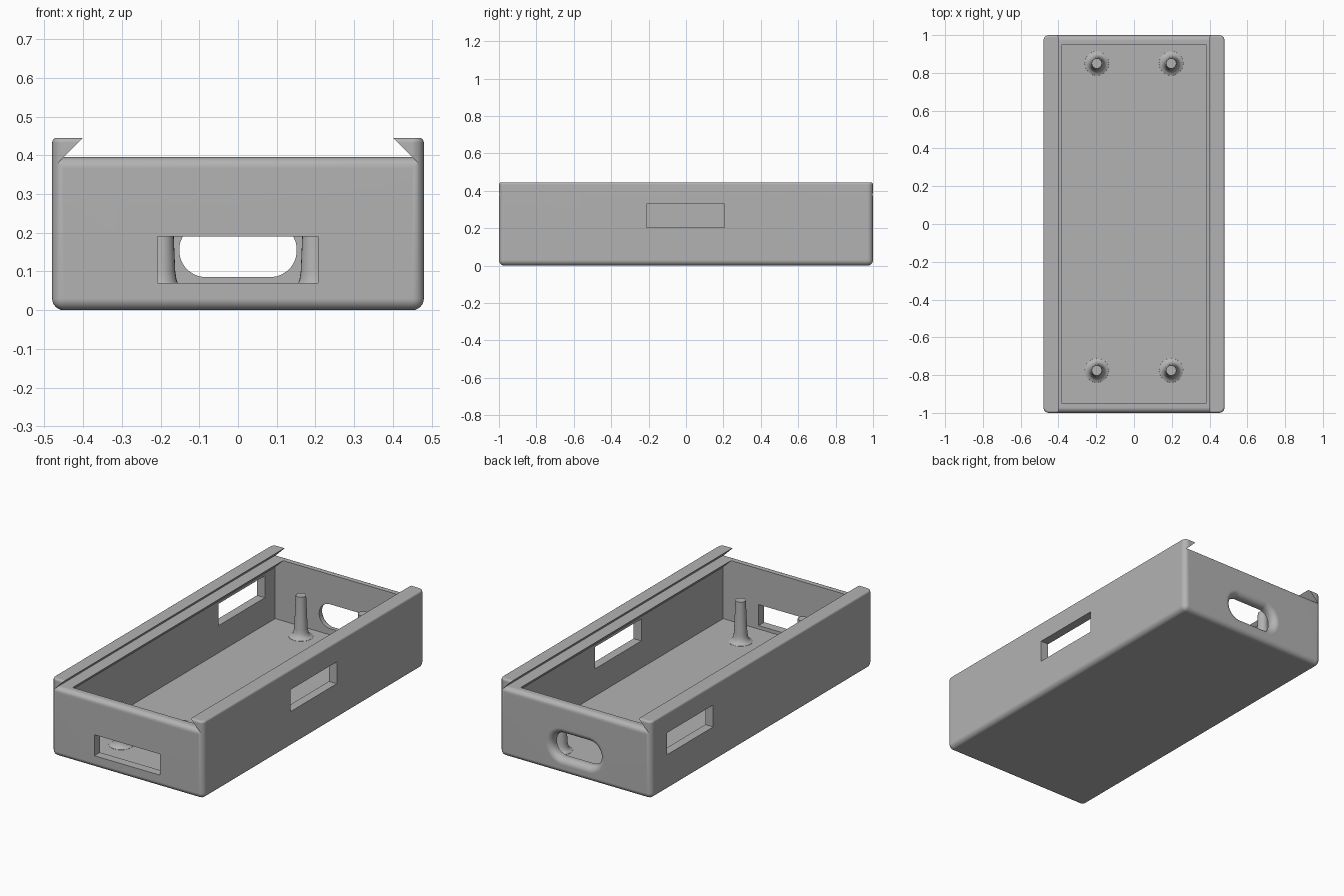
import bpy, bmesh, math
from mathutils import Vector

if "Cube" in bpy.data.objects:
    bpy.data.objects.remove(bpy.data.objects["Cube"], do_unlink=True)

HX, HY, TOP = 0.48, 1.0, 0.445      # outer half sizes and height
WALL, RIM = 0.05, 0.395             # wall thickness, top of the end walls

grey = bpy.data.materials.new("plain grey plastic")
grey.use_nodes = True
grey.diffuse_color = (0.45, 0.45, 0.45, 1)
grey.node_tree.nodes["Principled BSDF"].inputs["Base Color"].default_value = (0.45, 0.45, 0.45, 1)


def finish(name, bm):
    bmesh.ops.recalc_face_normals(bm, faces=bm.faces)
    mesh = bpy.data.meshes.new(name)
    bm.to_mesh(mesh)
    bm.free()
    mesh.materials.append(grey)
    obj = bpy.data.objects.new(name, mesh)
    bpy.context.collection.objects.link(obj)
    return obj


def loft(name, rings):
    """Closed solid through rings of equal point count."""
    bm = bmesh.new()
    loops = [[bm.verts.new(p) for p in ring] for ring in rings]
    for a, b in zip(loops, loops[1:]):
        for i in range(len(a)):
            j = (i + 1) % len(a)
            bm.faces.new((a[i], a[j], b[j], b[i]))
    bm.faces.new(loops[0])
    bm.faces.new(loops[-1])
    return finish(name, bm)


def box(name, x0, x1, y0, y1, z0, z1):
    return loft(name, [[(x0, y0, z), (x1, y0, z), (x1, y1, z), (x0, y1, z)] for z in (z0, z1)])


def smooth(obj):
    bpy.ops.object.select_all(action='DESELECT')
    obj.select_set(True)
    bpy.context.view_layer.objects.active = obj
    bpy.ops.object.shade_smooth_by_angle(angle=math.radians(32))


# Outer block with rounded corners
bm = bmesh.new()
bmesh.ops.create_cube(bm, size=1)
for v in bm.verts:
    v.co = Vector((v.co.x * 2 * HX, v.co.y * 2 * HY, (v.co.z + 0.5) * TOP))


def is_top(e):
    return all(v.co.z > TOP - 1e-4 for v in e.verts)


bmesh.ops.bevel(bm, geom=[e for e in bm.edges if not is_top(e)], offset=0.03,
                segments=6, profile=0.5, affect='EDGES')
bmesh.ops.bevel(bm, geom=[e for e in bm.edges if is_top(e)], offset=0.012,
                segments=4, profile=0.5, affect='EDGES')
case = finish("case_body", bm)

# Inner cavity, with sloped undersides below the lid ledges
half = [(0.43, WALL), (0.43, 0.345), (0.38, RIM), (0.38, 0.42)]
section = half + [(-x, z) for x, z in reversed(half)]
cutters = [loft("cavity_cutter", [[(x, y, z) for x, z in section] for y in (-0.95, 0.95)])]

# Dovetail lid channel; its bottom rolls down to round the end walls
R = 0.029
rolls = [(HY - R + R * math.sin(a), R * (1 - math.cos(a)))
         for a in (i * math.pi / 16 for i in range(9))] + [(HY + 0.02, R)]
stations = [(-y, d) for y, d in reversed(rolls)] + rolls
rings = []
for y, drop in stations:
    low = RIM - drop
    w_low, w_high = 0.4 + TOP - low, 0.4 + TOP - 0.5
    rings.append([(-w_low, y, low), (w_low, y, low), (w_high, y, 0.5), (-w_high, y, 0.5)])
cutters.append(loft("lid_channel_cutter", rings))

# Rectangular openings in the front and both sides
cutters.append(box("front_window_cutter", -0.208, 0.206, -1.1, -0.9, 0.07, 0.19))
cutters.append(box("left_window_cutter", 0.4, 0.6, -0.21, 0.207, 0.205, 0.33))
cutters.append(box("right_window_cutter", -0.6, -0.4, 0.44, 0.857, 0.205, 0.33))


# Rounded slot in the back, flaring outward
def slot_ring(y, grow):
    pts = []
    for i in range(32):
        a = math.pi * (i + 0.5) / 16 - math.pi / 2
        side = 0.082 if i < 16 else -0.082
        pts.append((side + (0.07 + grow) * math.cos(a), y, 0.155 + (0.07 + grow) * math.sin(a)))
    return pts


F = 0.035
flare = [slot_ring(HY - F + F * math.sin(a), F * (1 - math.cos(a)))
         for a in (i * math.pi / 16 for i in range(9))]
cutters.append(loft("back_slot_cutter", [slot_ring(0.9, 0)] + flare + [slot_ring(1.05, F)]))

# Carve the case and drop the cutters
bpy.context.view_layer.objects.active = case
for cutter in cutters:
    cutter.hide_render = True
    mod = case.modifiers.new(cutter.name, 'BOOLEAN')
    mod.operation, mod.solver, mod.object = 'DIFFERENCE', 'EXACT', cutter
    bpy.ops.object.modifier_apply(modifier=mod.name)
for cutter in cutters:
    bpy.data.objects.remove(cutter, do_unlink=True)
smooth(case)
weighted = case.modifiers.new("flat_face_normals", 'WEIGHTED_NORMAL')
weighted.keep_sharp = True

# Four tapered board posts with flared feet
profile = [(0.066, 0.045), (0.064, 0.051), (0.052, 0.056), (0.043, 0.066),
           (0.038, 0.08), (0.035, 0.1), (0.027, 0.285)]
for end, y in (("back", 0.85), ("front", -0.775)):
    for side, x in (("left", 0.197), ("right", -0.197)):
        post = loft(end + "_" + side + "_post",
                    [[(x + r * math.cos(i * math.pi / 12), y + r * math.sin(i * math.pi / 12), z)
                      for i in range(24)] for r, z in profile])
        smooth(post)
